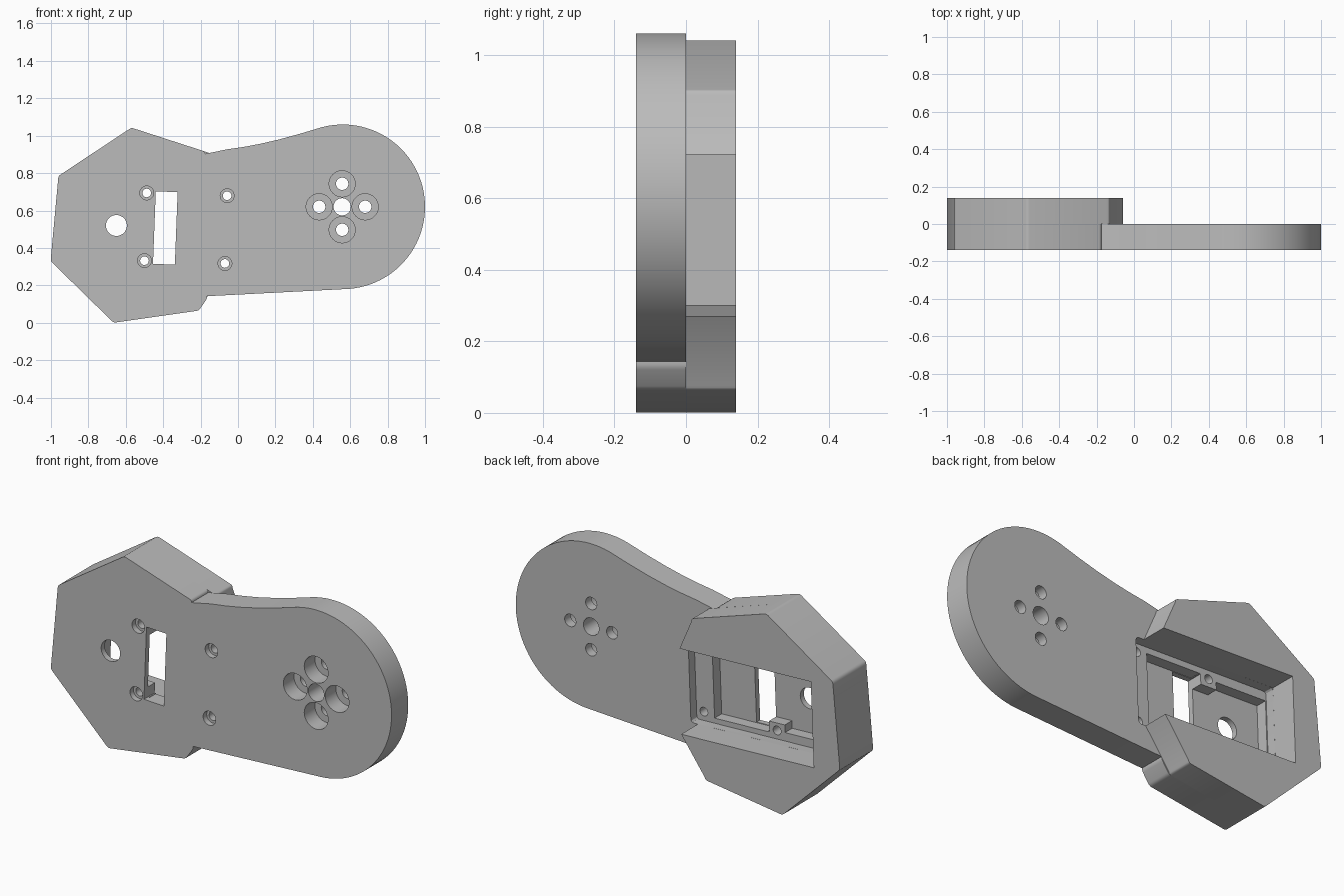
import bpy, bmesh, math
from mathutils import Vector, Matrix

cube = bpy.data.objects.get("Cube")
if cube:
    bpy.data.objects.remove(cube, do_unlink=True)

grey = bpy.data.materials.new("plain_grey")
grey.use_nodes = True
colour = (0.5, 0.5, 0.5, 1)
grey.diffuse_color = colour
grey.node_tree.nodes["Principled BSDF"].inputs["Base Color"].default_value = colour


def soften(points, size=0.012):
    """Replace each corner of a closed profile by a small rounded one."""
    result = []
    for i, p in enumerate(points):
        p = Vector(p)
        a, b = Vector(points[i - 1]) - p, Vector(points[(i + 1) % len(points)]) - p
        start, end = p + a.normalized() * size, p + b.normalized() * size
        for t in (0, 0.33, 0.67, 1):
            result.append(start * (1 - t) ** 2 + p * 2 * t * (1 - t) + end * t * t)
    return result


def slab(name, profile, front, back):
    """Extrude an x-z profile along y."""
    bm = bmesh.new()
    face = bm.faces.new([bm.verts.new((p[0], front, p[1])) for p in profile])
    out = bmesh.ops.extrude_face_region(bm, geom=[face])
    moved = [v for v in out["geom"] if isinstance(v, bmesh.types.BMVert)]
    bmesh.ops.translate(bm, vec=(0, back - front, 0), verts=moved)
    bmesh.ops.recalc_face_normals(bm, faces=bm.faces)
    mesh = bpy.data.meshes.new(name)
    bm.to_mesh(mesh)
    bm.free()
    mesh.materials.append(grey)
    obj = bpy.data.objects.new(name, mesh)
    bpy.context.collection.objects.link(obj)
    return obj


def arc(x, z, r, start=0, end=360, steps=32):
    angles = [math.radians(start + (end - start) * i / steps) for i in range(steps)]
    return [(x + r * math.cos(a), z + r * math.sin(a)) for a in angles]


def tilted(x0, x1, z0, z1):
    """Rectangle turned slightly about the pocket centre."""
    centre, turn = Vector((-0.45, 0.51)), Matrix.Rotation(math.radians(-2.2), 2)
    corners = [(x0, z0), (x1, z0), (x1, z1), (x0, z1)]
    return [centre + turn @ (Vector(c) - centre) for c in corners]


def activate(obj):
    bpy.ops.object.select_all(action="DESELECT")
    obj.select_set(True)
    bpy.context.view_layer.objects.active = obj


def cut(target, profile, front, back):
    cutter = slab("cutter", profile, front, back)
    cutter.hide_render = True
    mod = target.modifiers.new("cut", "BOOLEAN")
    mod.operation, mod.solver, mod.object = "DIFFERENCE", "EXACT", cutter
    activate(target)
    bpy.ops.object.modifier_apply(modifier=mod.name)
    bpy.data.objects.remove(cutter, do_unlink=True)


FRONT, MID, BACK = -0.14, 0.0, 0.14
LEDGE, FLOOR = -0.05, -0.11

# Front plate: faceted end flowing into a round end
faceted = soften([(-0.175, 0.915), (-0.57, 1.043), (-0.96, 0.785), (-1.002, 0.33),
                  (-0.665, 0), (-0.21, 0.065), (-0.165, 0.13)])
neck = [(0.446, 1.045), (0.33, 1.01), (0.22, 0.98), (0.12, 0.957), (0.03, 0.94), (-0.06, 0.927)]
plate = slab("front_plate", faceted + arc(0.56, 0.62, 0.44, -86, 105, 48) + neck, FRONT, MID)

# Stepped motor recess, window and cable hole
cut(plate, soften(tilted(-0.84, -0.02, 0.285, 0.737), 0.02), LEDGE, 0.1)
cut(plate, tilted(-0.44, -0.125, 0.312, 0.705), FLOOR, 0.1)
cut(plate, tilted(-0.56, -0.43, 0.37, 0.65), FLOOR, 0.1)
cut(plate, tilted(-0.835, -0.54, 0.33, 0.69), FLOOR, 0.1)
cut(plate, tilted(-0.447, -0.33, 0.315, 0.703), -0.2, 0.1)
cut(plate, arc(-0.65, 0.52, 0.056), -0.2, 0.1)

# Counterbored mounting holes
for x, z in [(-0.488, 0.694), (-0.5, 0.332), (-0.058, 0.679), (-0.07, 0.317)]:
    cut(plate, arc(x, z, 0.037), -0.2, -0.11)
    cut(plate, arc(x, z, 0.023), -0.2, 0.1)

# Hub: central bore with four deep counterbores around it
cut(plate, arc(0.557, 0.62, 0.046), -0.2, 0.1)
for i in range(4):
    a = i * math.pi / 2
    x, z = 0.557 + 0.123 * math.cos(a), 0.62 + 0.123 * math.sin(a)
    cut(plate, arc(x, z, 0.07), -0.2, -0.05)
    cut(plate, arc(x, z, 0.033), -0.2, 0.1)

# Rear housing: open-sided block around the motor pocket
outer = soften([(-0.13, 0.90), (-0.57, 1.043), (-0.96, 0.785), (-1.002, 0.33),
                (-0.665, 0), (-0.21, 0.065)])
inner = [(-0.07, 0.27), (-0.849, 0.30), (-0.831, 0.752), (-0.06, 0.722)]
housing = slab("rear_housing", outer + inner, MID, BACK)

for obj in (plate, housing):
    activate(obj)
    bpy.ops.object.shade_smooth_by_angle(angle=math.radians(32))
